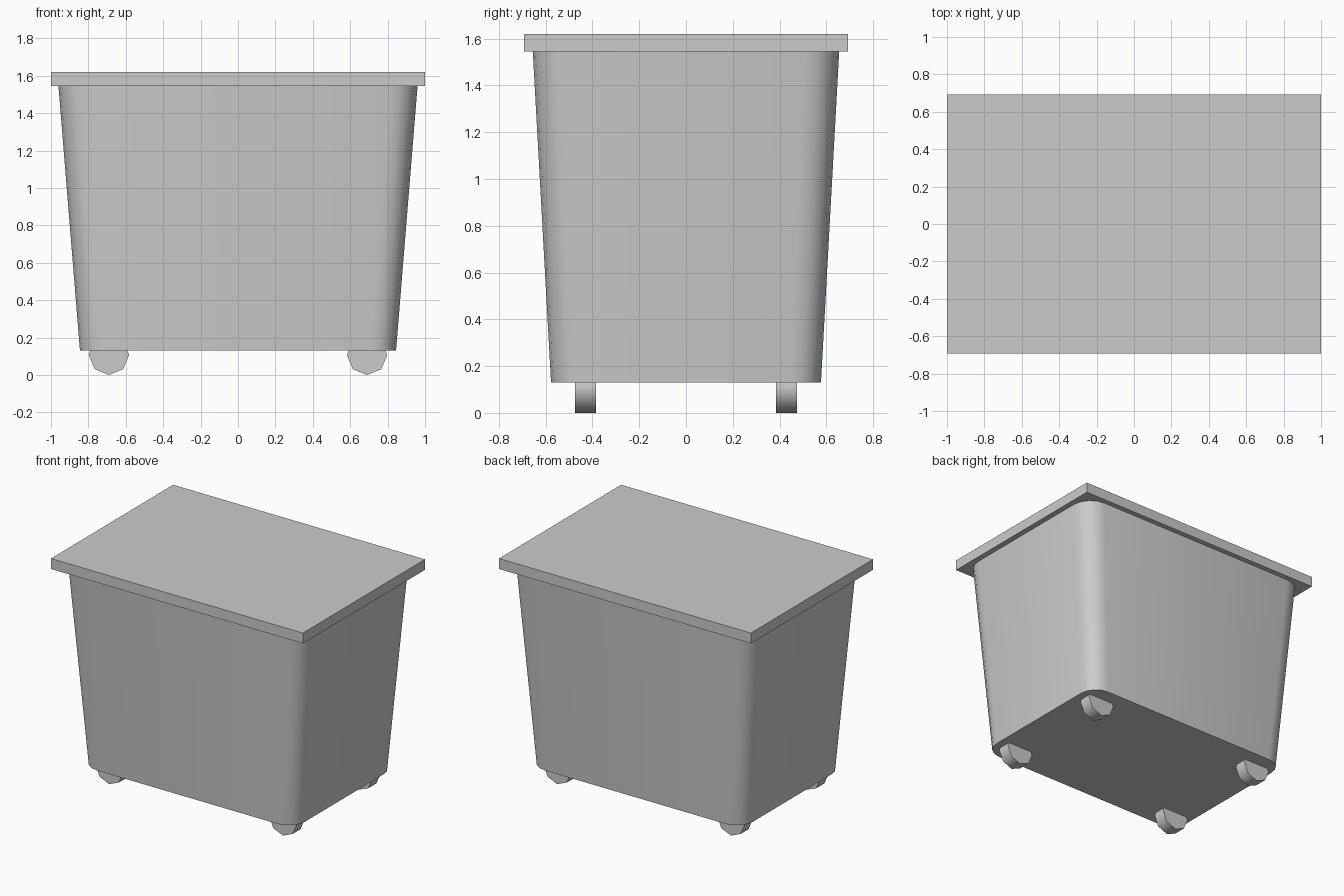
import bpy, bmesh
from math import radians, cos, sin, pi

if "Cube" in bpy.data.objects:
    bpy.data.objects.remove(bpy.data.objects["Cube"])


def finish(bm, name, angle):
    bmesh.ops.recalc_face_normals(bm, faces=bm.faces)
    mesh = bpy.data.meshes.new(name)
    bm.to_mesh(mesh)
    bm.free()
    obj = bpy.data.objects.new(name, mesh)
    bpy.context.collection.objects.link(obj)
    bpy.ops.object.select_all(action='DESELECT')
    obj.select_set(True)
    bpy.context.view_layer.objects.active = obj
    bpy.ops.object.shade_smooth_by_angle(angle=radians(angle))
    return obj


def rounded_rect(hx, hy, r, steps=4):
    pts = []
    for i, (sx, sy) in enumerate([(1, 1), (-1, 1), (-1, -1), (1, -1)]):
        for k in range(steps + 1):
            a = (i + k / steps) * pi / 2
            pts.append((sx * (hx - r) + r * cos(a), sy * (hy - r) + r * sin(a)))
    return pts


# Tapered bin body with rounded corners
bm = bmesh.new()
low = [bm.verts.new((x, y, 0.13)) for x, y in rounded_rect(0.845, 0.577, 0.13)]
high = [bm.verts.new((x, y, 1.545)) for x, y in rounded_rect(0.96, 0.655, 0.148)]
n = len(low)
for i in range(n):
    j = (i + 1) % n
    bm.faces.new((low[i], low[j], high[j], high[i]))
bm.faces.new(low[::-1])
bm.faces.new(high)
finish(bm, "bin_body", 30)

# Flat overhanging lid
bm = bmesh.new()
bmesh.ops.create_cube(bm, size=1)
bmesh.ops.scale(bm, vec=(2.0, 1.385, 0.075), verts=bm.verts)
bmesh.ops.translate(bm, vec=(0, 0, 1.5815), verts=bm.verts)
finish(bm, "lid", 30)

# Four eight-sided wheels, each with a corner pointing down
R, HALF = 0.108, 0.045
for sx, side in ((-1, "left"), (1, "right")):
    for sy, end in ((-1, "front"), (1, "back")):
        bm = bmesh.new()
        rings = [[bm.verts.new((sx * 0.69 + R * sin(k * pi / 4), sy * 0.43 + d,
                                R - R * cos(k * pi / 4))) for k in range(8)]
                 for d in (-HALF, HALF)]
        for k in range(8):
            m = (k + 1) % 8
            bm.faces.new((rings[0][k], rings[0][m], rings[1][m], rings[1][k]))
        for ring in rings:
            bm.faces.new(ring)
        finish(bm, f"wheel_{end}_{side}", 50)
